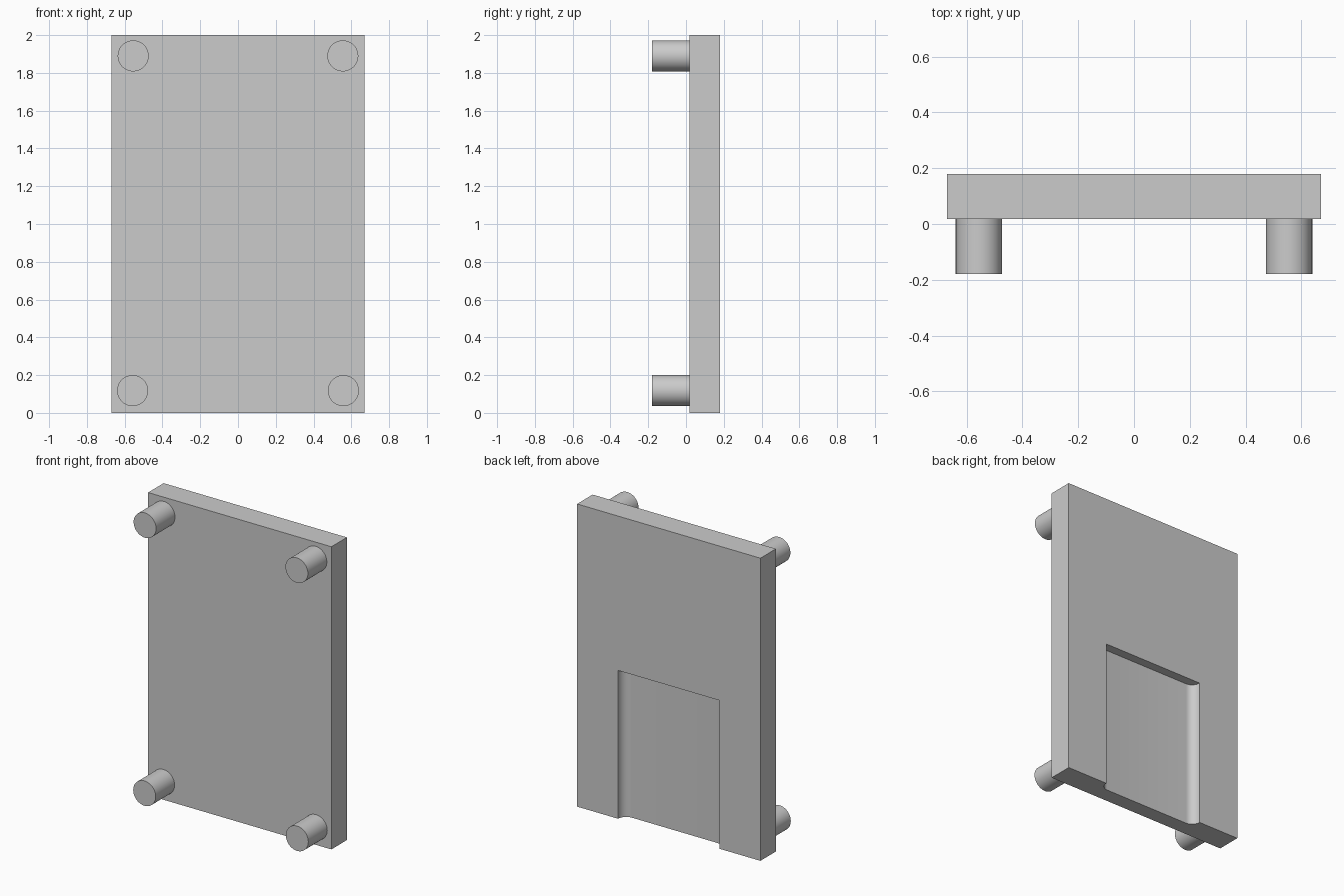
import bpy, bmesh
from math import pi, cos, sin, radians
from mathutils import Matrix

default = bpy.data.objects.get("Cube")
if default:
    bpy.data.objects.remove(default, do_unlink=True)

grey = bpy.data.materials.new("plain_grey")
grey.use_nodes = True
colour = (0.6, 0.6, 0.6, 1)
grey.diffuse_color = colour
grey.node_tree.nodes["Principled BSDF"].inputs["Base Color"].default_value = colour

WIDTH, HEIGHT = 1.34, 2.0
FRONT, FACE, BACK = -0.18, 0.018, 0.18
POCKET_X, POCKET_TOP, FLOOR, FILLET = 0.37, 0.98, 0.12, 0.057


def make_object(name, bm):
    bmesh.ops.recalc_face_normals(bm, faces=bm.faces)
    mesh = bpy.data.meshes.new(name)
    bm.to_mesh(mesh)
    bm.free()
    mesh.materials.append(grey)
    obj = bpy.data.objects.new(name, mesh)
    bpy.context.collection.objects.link(obj)
    return obj


def smooth(obj):
    bpy.ops.object.select_all(action='DESELECT')
    obj.select_set(True)
    bpy.context.view_layer.objects.active = obj
    bpy.ops.object.shade_smooth_by_angle(angle=radians(30))


# Upright plate
bm = bmesh.new()
bmesh.ops.create_cube(bm, size=1, matrix=Matrix.Translation((0, (FACE + BACK) / 2, HEIGHT / 2))
                      @ Matrix.Diagonal((WIDTH, BACK - FACE, HEIGHT, 1)))
plate = make_object("back_plate", bm)

# Cutter for the pocket: rounded along both inner side corners, open at the bottom
steps = 10
arc = []
for i in range(steps + 1):
    a = pi / 2 * i / steps
    arc.append((POCKET_X - FILLET + FILLET * sin(a), FLOOR + FILLET - FILLET * cos(a)))
half = arc + [(POCKET_X, BACK + 0.1)]
profile = half + [(-x, y) for x, y in reversed(half)]
bm = bmesh.new()
outline = bm.faces.new([bm.verts.new((x, y, -0.1)) for x, y in profile])
top = bmesh.ops.extrude_face_region(bm, geom=[outline])
bmesh.ops.translate(bm, vec=(0, 0, POCKET_TOP + 0.1),
                    verts=[v for v in top["geom"] if isinstance(v, bmesh.types.BMVert)])
cutter = make_object("pocket_cutter", bm)
cutter.hide_render = True

# Cut the pocket into the back of the plate
cut = plate.modifiers.new("pocket", 'BOOLEAN')
cut.operation = 'DIFFERENCE'
cut.solver = 'EXACT'
cut.object = cutter
bpy.context.view_layer.objects.active = plate
bpy.ops.object.modifier_apply(modifier=cut.name)
bpy.data.objects.remove(cutter, do_unlink=True)
smooth(plate)

# Four round pegs on the front face
length = FACE - FRONT + 0.01
for level, z, x in (("lower", 0.118, 0.558), ("upper", 1.89, 0.555)):
    for side, sign in (("left", 1), ("right", -1)):
        bm = bmesh.new()
        bmesh.ops.create_cone(bm, cap_ends=True, segments=48, radius1=0.082, radius2=0.082, depth=length,
                              matrix=Matrix.Translation((sign * x, FRONT + length / 2, z))
                              @ Matrix.Rotation(pi / 2, 4, 'X'))
        smooth(make_object(f"{level}_{side}_peg", bm))
